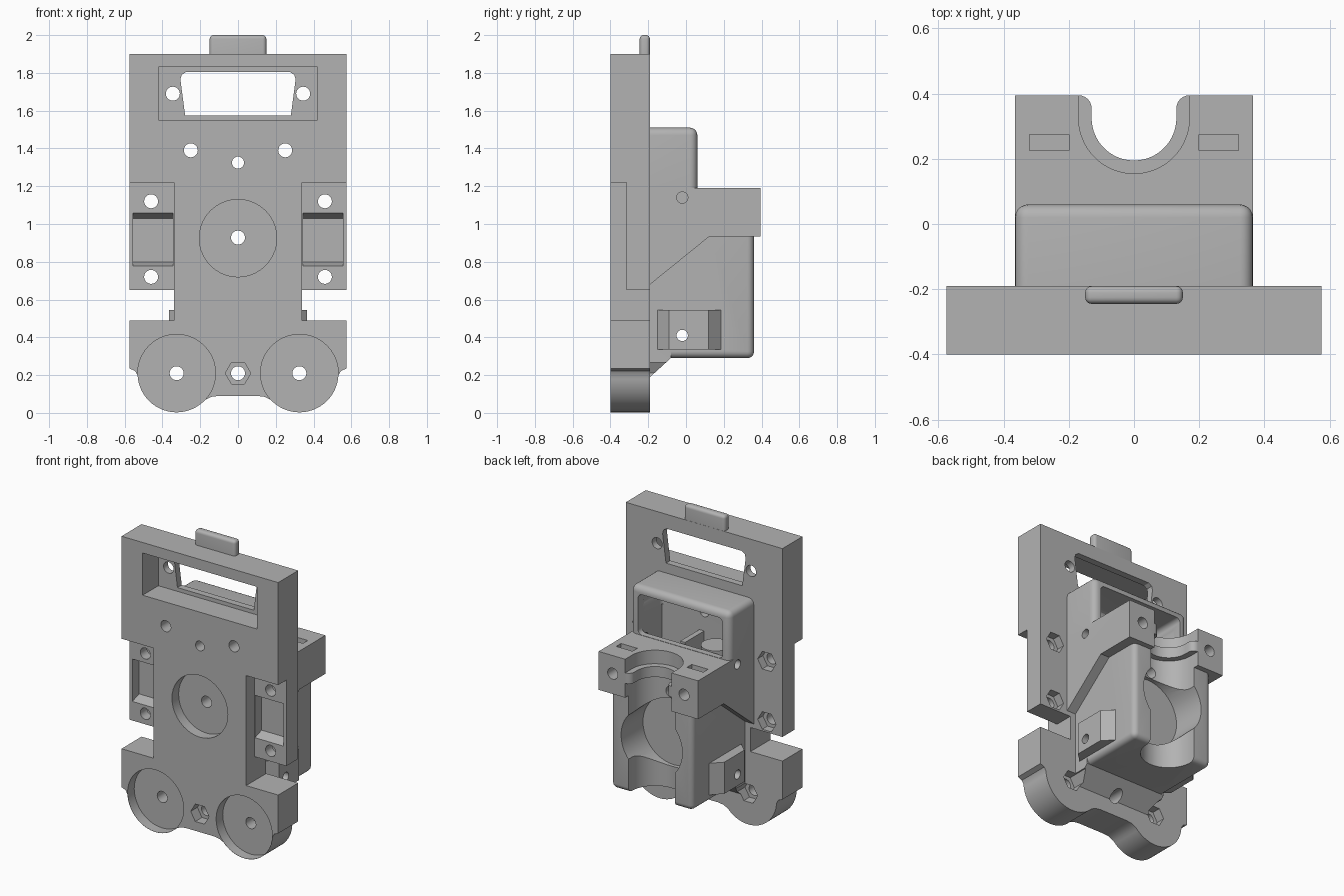
import bpy, bmesh
from math import sin, cos, radians, pi

cube = bpy.data.objects.get("Cube")
if cube:
    bpy.data.objects.remove(cube, do_unlink=True)

grey = bpy.data.materials.new("plain grey")
grey.use_nodes = True
colour = (0.45, 0.45, 0.45, 1)
grey.diffuse_color = colour
grey.node_tree.nodes["Principled BSDF"].inputs["Base Color"].default_value = colour


def add_object(name, bm):
    bmesh.ops.recalc_face_normals(bm, faces=bm.faces)
    mesh = bpy.data.meshes.new(name)
    bm.to_mesh(mesh)
    bm.free()
    obj = bpy.data.objects.new(name, mesh)
    bpy.context.collection.objects.link(obj)
    mesh.materials.append(grey)
    return obj


def prism(name, pts, axis, a, b):
    """Extrude a 2D outline from a to b along one axis."""
    place = {"x": lambda p, d: (d, p[0], p[1]),
             "y": lambda p, d: (p[0], d, p[1]),
             "z": lambda p, d: (p[0], p[1], d)}[axis]
    bm = bmesh.new()
    low = [bm.verts.new(place(p, a)) for p in pts]
    high = [bm.verts.new(place(p, b)) for p in pts]
    bm.faces.new(low)
    bm.faces.new(high)
    for i in range(len(pts)):
        j = (i + 1) % len(pts)
        bm.faces.new((low[i], low[j], high[j], high[i]))
    return add_object(name, bm)


def arc(u, v, r, start, end, n):
    angles = [radians(start + (end - start) * i / n) for i in range(n + 1)]
    return [(u + r * cos(t), v + r * sin(t)) for t in angles]


def cyl(name, axis, u, v, r, a, b, n=40):
    return prism(name, arc(u, v, r, 0, 360, n)[:-1], axis, a, b)


def box(name, x0, x1, y0, y1, z0, z1, bevel=0):
    obj = prism(name, [(x0, y0), (x1, y0), (x1, y1), (x0, y1)], "z", z0, z1)
    if bevel:
        bm = bmesh.new()
        bm.from_mesh(obj.data)
        bmesh.ops.bevel(bm, geom=bm.edges[:], offset=bevel, segments=5,
                        profile=0.5, affect="EDGES")
        bm.to_mesh(obj.data)
        bm.free()
    return obj


def mirrored(half):
    return half + [(-u, v) for u, v in reversed(half)]


# Front plate outline with two wheel lobes at the foot
half = [(0.1, 0.09), (0.14, 0.085)] + arc(0.325, 0.21, 0.207, 223, 357, 24)
half += [(0.545, 0.222), (0.575, 0.235), (0.575, 0.49), (0.34, 0.49),
         (0.34, 0.65), (0.575, 0.65), (0.575, 1.9)]
body = prism("carriage_body", mirrored(half), "y", -0.4, -0.19)

# Solid parts
adds = [
    box("top_tab", -0.15, 0.15, -0.245, -0.191, 1.85, 2.0, 0.02),
    box("hood", -0.365, 0.365, -0.24, 0.06, 1.0, 1.51, 0.04),
    box("lower_body", -0.3, 0.3, -0.235, 0.36, 0.29, 1.05, 0.035),
    prism("clamp_block", [(-0.2, 0.672), (0.125, 0.935), (0.395, 0.935),
                          (0.395, 1.19), (-0.2, 1.19)], "x", -0.365, 0.365),
    prism("foot_wedge", [(-0.2, 0.181), (-0.08, 0.29), (-0.08, 0.35),
                         (-0.2, 0.35)], "x", -0.3, 0.3),
    prism("side_lugs", mirrored([(0.29, -0.16), (0.365, -0.09), (0.365, 0.12),
                                 (0.29, 0.195)]), "z", 0.335, 0.545),
]

# Cavities: window, hood interior, tool channel
cuts = [
    box("window_pocket", -0.42, 0.42, -0.5, -0.235, 1.55, 1.83),
    prism("window", mirrored([(0.28, 1.575), (0.305, 1.765), (0.298, 1.79),
                              (0.275, 1.805)]), "y", -0.5, 0),
    box("hood_cavity", -0.31, 0.31, -0.192, 0.3, 1.192, 1.46, 0.03),
    box("hood_well", -0.31, 0.31, -0.192, 0.02, 0.99, 1.3),
    cyl("drum_recess", "y", 0, 0.925, 0.205, -0.5, -0.33),
    cyl("duct", "y", 0, 0.66, 0.225, 0.13, 0.5),
    cyl("feed_hole", "y", 0, 0.928, 0.037, -0.5, 0.3, 24),
    cyl("top_hole", "y", 0, 1.325, 0.032, -0.5, 0.02, 24),
    cyl("foot_hole", "y", 0, 0.21, 0.037, -0.5, 0.1, 24),
    cyl("foot_nut", "y", 0, 0.21, 0.067, -0.5, -0.33, 6),
    cyl("upper_cross_hole", "x", -0.02, 1.14, 0.03, -0.6, 0.6, 24),
    cyl("lower_cross_hole", "x", -0.02, 0.41, 0.03, -0.6, 0.6, 24),
]


def seat(r, flare):
    """U-shaped cut open at the back, with an optional flared mouth."""
    right = arc(0, 0.325, r, 270, 360, 20)
    if flare:
        right += arc(r + 0.04, 0.355, 0.04, 180, 90, 6) + [(r + 0.04, 0.5)]
    else:
        right += [(r, 0.5)]
    return mirrored(right[1:])


cuts += [prism("seat_top", seat(0.17, False), "z", 1.1, 1.25),
         prism("seat_collar", seat(0.13, True), "z", 0.99, 1.15),
         prism("tool_channel", seat(0.17, False), "z", 0.2, 1.03)]

for s in (-1, 1):
    x0, x1 = sorted((s * 0.34, s * 0.7))
    g0, g1 = sorted((s * 0.345, s * 0.555))
    n0, n1 = sorted((s * 0.2, s * 0.32))
    cuts += [
        box("side_step", x0, x1, -0.5, -0.315, 0.6, 1.22),
        prism("side_groove", [(-0.32, 1.06), (-0.245, 1.03), (-0.245, 0.8),
                              (-0.32, 0.775)], "x", g0, g1),
        cyl("wheel_recess", "y", s * 0.325, 0.21, 0.206, -0.5, -0.33),
        cyl("wheel_hole", "y", s * 0.325, 0.21, 0.037, -0.5, 0.1, 24),
        cyl("wheel_nut", "y", s * 0.325, 0.21, 0.067, -0.25, 0.0, 6),
        cyl("window_hole", "y", s * 0.345, 1.69, 0.037, -0.5, 0, 24),
        cyl("hood_hole", "y", s * 0.25, 1.39, 0.037, -0.5, 0, 24),
        cyl("hood_counterbore", "y", s * 0.25, 1.39, 0.065, -0.24, 0.0, 24),
        box("nut_slot", n0, n1, 0.225, 0.275, 0.985, 1.3),
        cyl("clamp_hole", "y", s * 0.262, 1.07, 0.037, 0.1, 0.5, 24),
    ]
    for z in (0.72, 1.12):
        cuts += [cyl("side_hole", "y", s * 0.46, z, 0.037, -0.5, 0, 24),
                 cyl("side_nut", "y", s * 0.46, z, 0.067, -0.245, 0.0, 6)]

# Combine everything into one solid
for tools, operation in ((adds, "UNION"), (cuts, "DIFFERENCE")):
    for tool in tools:
        tool.hide_render = True
        mod = body.modifiers.new(tool.name, "BOOLEAN")
        mod.operation = operation
        mod.solver = "EXACT"
        mod.object = tool
graph = bpy.context.evaluated_depsgraph_get()
result = bpy.data.meshes.new_from_object(body.evaluated_get(graph))
body.modifiers.clear()
body.data = result
for tool in adds + cuts:
    bpy.data.objects.remove(tool, do_unlink=True)
body.data.materials.clear()
body.data.materials.append(grey)

# Idler post and rib inside the hood
post = cyl("idler_post", "z", -0.17, -0.07, 0.09, 0.98, 1.2)
rib = box("idler_rib", 0.0, 0.035, -0.19, 0.01, 0.98, 1.2)

bpy.ops.object.select_all(action="DESELECT")
for obj in (body, post):
    obj.select_set(True)
bpy.context.view_layer.objects.active = body
bpy.ops.object.shade_smooth_by_angle(angle=radians(30))
